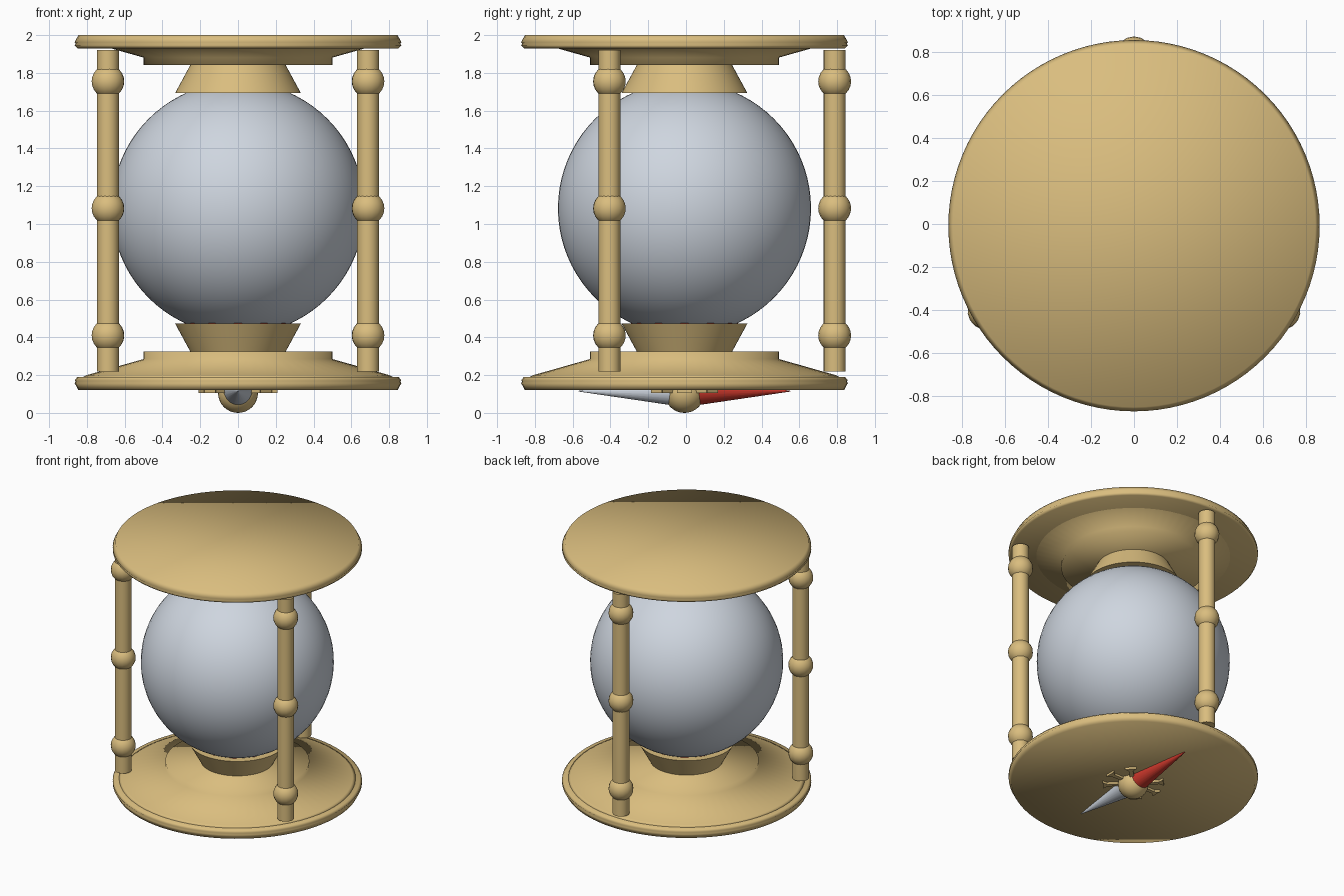
import bpy
import bmesh
from math import cos, sin, pi, radians
from mathutils import Matrix, Vector

default = bpy.data.objects.get("Cube")
if default:
    bpy.data.objects.remove(default, do_unlink=True)

CY = -0.008       # y of the main axis
MID = 1.083       # mirror height of bosses, collars and beads


def material(name, rgb):
    m = bpy.data.materials.new(name)
    m.use_nodes = True
    m.diffuse_color = (*rgb, 1)
    m.node_tree.nodes["Principled BSDF"].inputs["Base Color"].default_value = (*rgb, 1)
    return m


BRASS = material("brass", (0.70, 0.51, 0.21))
GLASS = material("pale_glass", (0.62, 0.67, 0.74))
RED = material("red", (0.62, 0.04, 0.025))


def finish(name, bm, mat, loc=(0, CY, 0), angle=40):
    """Turn a bmesh into a shaded, coloured object."""
    bmesh.ops.recalc_face_normals(bm, faces=bm.faces)
    me = bpy.data.meshes.new(name)
    bm.to_mesh(me)
    bm.free()
    me.materials.append(mat)
    ob = bpy.data.objects.new(name, me)
    ob.location = loc
    bpy.context.collection.objects.link(ob)
    bpy.ops.object.select_all(action="DESELECT")
    ob.select_set(True)
    bpy.context.view_layer.objects.active = ob
    if angle:
        bpy.ops.object.shade_smooth_by_angle(angle=radians(angle))
    else:
        bpy.ops.object.shade_smooth()
    return ob


def lathe(name, profile, mat, segs=64, **kw):
    """Closed solid of revolution from (radius, height) pairs."""
    bm = bmesh.new()
    rings = [[bm.verts.new((r * cos(2 * pi * i / segs), r * sin(2 * pi * i / segs), z))
              for i in range(segs)] for r, z in profile]
    for a, b in zip(rings, rings[1:]):
        for i in range(segs):
            j = (i + 1) % segs
            bm.faces.new((a[i], a[j], b[j], b[i]))
    bm.faces.new(rings[0])
    bm.faces.new(rings[-1])
    return finish(name, bm, mat, **kw)


def ball(name, radius, loc, mat, u=16, v=12, turn=0.0):
    bm = bmesh.new()
    bmesh.ops.create_uvsphere(bm, u_segments=u, v_segments=v, radius=radius,
                              matrix=Matrix.Rotation(turn, 4, "Z"))
    return finish(name, bm, mat, loc=loc, angle=60)


def flip(profile, total):
    return [(r, total - z) for r, z in profile]


# End plates, bosses and collars, bottom then mirrored to the top
plate = [(0.845, 0.12), (0.865, 0.158), (0.859, 0.166), (0.865, 0.174), (0.85, 0.19)]
boss = [(0.83, 0.186), (0.80, 0.2), (0.5, 0.285), (0.5, 0.325)]
collar = [(0.25, 0.32), (0.333, 0.473)]
lathe("bottom_plate", plate, BRASS, 96, angle=0)
lathe("top_plate", flip(plate, 2.12), BRASS, 96, angle=0)
lathe("bottom_boss", boss, BRASS, angle=0)
lathe("top_boss", flip(boss, 2 * MID), BRASS, angle=0)
lathe("bottom_collar", collar, BRASS)
lathe("top_collar", flip(collar, 2 * MID), BRASS)

# Globe and the red seat ring that just shows around its foot
ball("globe", 0.67, (0, CY, MID), GLASS, 64, 40)
lathe("red_seat", [(0.284, 0.468), (0.284, 0.476)], RED, 12)

# Three pillars, each with three beads
for k, side in enumerate(("back", "front_right", "front_left")):
    a = pi / 2 + k * 2 * pi / 3
    x, y = 0.795 * cos(a), CY + 0.795 * sin(a)
    lathe(side + "_pillar", [(0.058, 0.22), (0.058, 1.92)], BRASS, 24, loc=(x, y, 0))
    for level, z in (("lower", 0.41), ("middle", MID), ("upper", 1.755)):
        ball(f"{side}_{level}_bead", 0.087, (x, y, z), BRASS, turn=a)

# Pointer under the base: hub and two tapered halves
ball("pointer_hub", 0.106, (0, CY, 0.106), BRASS, 24, 16)
for name, mat, way in (("pointer_back_half", RED, -1), ("pointer_front_half", GLASS, 1)):
    half = lathe(name, [(0.08, 0.03), (0.002, 0.56)], mat, 24, loc=(0, CY, 0.115))
    half.rotation_euler.x = way * pi / 2

# Flared direction ticks around the hub, clear of the pointer
for k in range(8):
    if k % 4 == 2:
        continue
    turn = Matrix.Rotation(k * pi / 4, 3, "Z")
    bm = bmesh.new()
    corners = [(0.06, -0.015), (0.18, -0.015), (0.21, -0.04),
               (0.21, 0.04), (0.18, 0.015), (0.06, 0.015)]
    face = bm.faces.new([bm.verts.new(turn @ Vector((x, y, 0.104))) for x, y in corners])
    grown = bmesh.ops.extrude_face_region(bm, geom=[face])["geom"]
    bmesh.ops.translate(bm, vec=(0, 0, 0.02),
                        verts=[v for v in grown if isinstance(v, bmesh.types.BMVert)])
    finish(f"direction_tick_{k + 1}", bm, BRASS, angle=20)
